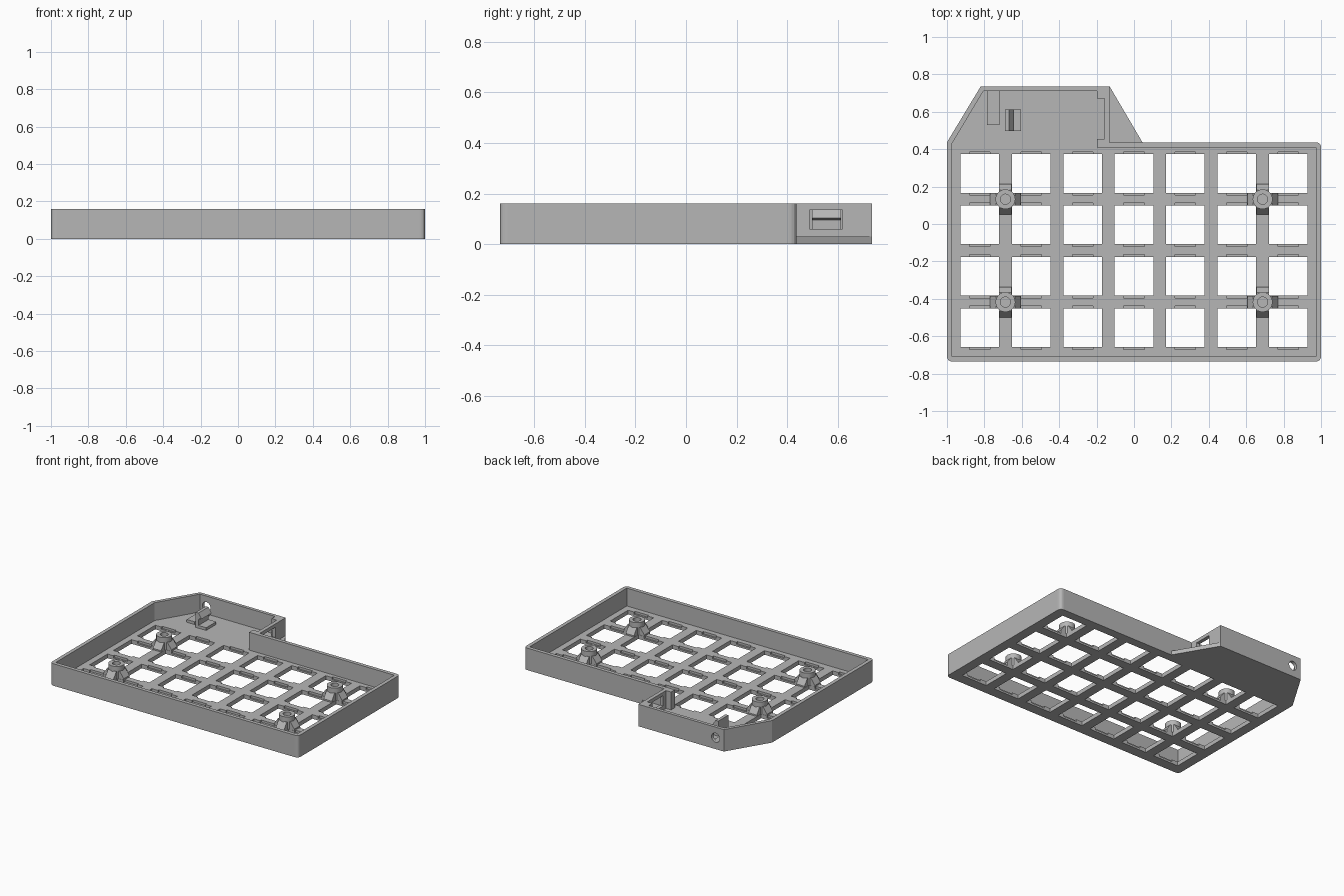
import bpy, bmesh, math
from mathutils import Matrix, Vector

cube = bpy.data.objects.get("Cube")
if cube:
    bpy.data.objects.remove(cube, do_unlink=True)

grey = bpy.data.materials.new("light_grey_plastic")
grey.use_nodes = True
COLOR = (0.47, 0.47, 0.47, 1)
grey.diffuse_color = COLOR
grey.node_tree.nodes["Principled BSDF"].inputs["Base Color"].default_value = COLOR

FLOOR, TOP, PITCH = 0.03, 0.16, 0.275


def finish(name, bm):
    bmesh.ops.recalc_face_normals(bm, faces=bm.faces)
    mesh = bpy.data.meshes.new(name)
    bm.to_mesh(mesh)
    bm.free()
    obj = bpy.data.objects.new(name, mesh)
    bpy.context.collection.objects.link(obj)
    mesh.materials.append(grey)
    return obj


def extrude(bm, points, offset):
    face = bm.faces.new([bm.verts.new(p) for p in points])
    new = bmesh.ops.extrude_face_region(bm, geom=[face])["geom"]
    verts = [v for v in new if isinstance(v, bmesh.types.BMVert)]
    bmesh.ops.translate(bm, verts=verts, vec=offset)


def prism(name, outline, z0, z1):
    bm = bmesh.new()
    extrude(bm, [(x, y, z0) for x, y in outline], (0, 0, z1 - z0))
    return finish(name, bm)


def add_box(bm, x0, x1, y0, y1, z0, z1):
    mid = Vector((x0 + x1, y0 + y1, z0 + z1)) / 2
    size = Matrix.Diagonal((x1 - x0, y1 - y0, z1 - z0, 1))
    bmesh.ops.create_cube(bm, size=1, matrix=Matrix.Translation(mid) @ size)


def boxes(name, items):
    bm = bmesh.new()
    for item in items:
        add_box(bm, *item)
    return finish(name, bm)


def cut(target, cutter):
    mod = target.modifiers.new("cut", 'BOOLEAN')
    mod.operation = 'DIFFERENCE'
    mod.solver = 'EXACT'
    mod.object = cutter
    cutter.hide_render = True
    bpy.context.view_layer.update()
    result = target.evaluated_get(bpy.context.evaluated_depsgraph_get())
    mesh = bpy.data.meshes.new_from_object(result)
    target.modifiers.clear()
    target.data = mesh
    bpy.data.objects.remove(cutter, do_unlink=True)


def rounded(points, radius, which):
    out = []
    for i, p in enumerate(points):
        if i not in which:
            out.append(p)
            continue
        p = Vector(p)
        a = p + (Vector(points[i - 1]) - p).normalized() * radius
        b = p + (Vector(points[(i + 1) % len(points)]) - p).normalized() * radius
        for k in range(6):
            t = k / 5
            out.append(tuple(a * (1 - t) ** 2 + p * 2 * t * (1 - t) + b * t * t))
    return out


# Tray shell with an open top
outer = [(-1, -0.735), (1, -0.735), (1, 0.437), (-0.13, 0.437),
         (-0.13, 0.735), (-0.82, 0.735), (-1, 0.437)]
inner = [(-0.973, -0.708), (0.973, -0.708), (0.973, 0.41), (-0.157, 0.41),
         (-0.157, 0.711), (-0.805, 0.711), (-0.973, 0.43)]
tray = prism("tray", rounded(outer, 0.03, (0, 1, 2)), 0, TOP)
cut(tray, prism("inside_cutter", inner, FLOOR, TOP + 0.1))

# Grid of square key openings, with clip notches in the upper half of the plate
centres = [(PITCH * i, 0.27 - PITCH * j) for i in range(-3, 4) for j in range(4)]


def grid(name, hx, hy, z0, z1):
    return boxes(name, [(x - hx, x + hx, y - hy, y + hy, z0, z1) for x, y in centres])


cut(tray, grid("key_cutter", 0.103, 0.103, -0.1, 0.1))
cut(tray, grid("notch_cutter", 0.055, 0.116, 0.014, 0.1))

# Side port and round cable hole
cut(tray, boxes("port_cutter", [(-0.19, -0.1, 0.487, 0.618, 0.06, 0.135)]))
bm = bmesh.new()
bmesh.ops.create_cone(bm, cap_ends=True, segments=32, radius1=0.033, radius2=0.033, depth=0.1,
                      matrix=Matrix.Translation((-0.753, 0.73, 0.083)) @ Matrix.Rotation(math.pi / 2, 4, 'X'))
cut(tray, finish("cable_hole_cutter", bm))

# Low triangular apron beside the rear bay
prism("floor_apron", [(-0.13, 0.437), (0.045, 0.437), (-0.13, 0.735)], 0, FLOOR)

# Port corner posts and cable rest
boxes("port_posts", [(-0.198, -0.157, 0.41, 0.455, FLOOR, TOP),
                     (-0.198, -0.157, 0.67, 0.711, FLOOR, TOP)])
boxes("cable_rest", [(-0.785, -0.72, 0.53, 0.711, FLOOR, 0.05)])

# Snap clip with a barbed tip
clip = [(-0.69, FLOOR), (-0.605, FLOOR), (-0.605, 0.05), (-0.667, 0.05),
        (-0.667, 0.095), (-0.642, 0.103), (-0.667, 0.14), (-0.69, 0.14)]
bm = bmesh.new()
extrude(bm, [(x, 0.498, z) for x, z in clip], (0, 0.115, 0))
finish("snap_clip", bm)

# Screw posts, each with a blind hole and four sloped gussets
post = [(0, FLOOR), (0.053, FLOOR), (0.053, 0.12), (0.027, 0.12), (0.027, 0.045), (0, 0.045)]
gusset = [(-0.082, 0.028), (0.082, 0.028), (0.082, 0.04), (0.05, 0.085), (0.035, 0.085),
          (0.035, 0.04), (-0.035, 0.04), (-0.035, 0.085), (-0.05, 0.085), (-0.082, 0.04)]
for side, x in (("right", -2.5 * PITCH), ("left", 2.5 * PITCH)):
    for row, y in (("rear", 0.1325), ("front", -0.4175)):
        move = Matrix.Translation((x, y, 0))
        bm = bmesh.new()
        ring = [bm.verts.new((r, 0, z)) for r, z in post]
        edges = [bm.edges.new(pair) for pair in zip(ring, ring[1:])]
        bmesh.ops.spin(bm, geom=ring + edges, cent=(0, 0, 0), axis=(0, 0, 1),
                       angle=math.tau, steps=32)
        bmesh.ops.remove_doubles(bm, verts=bm.verts, dist=0.0005)
        bm.transform(move)
        obj = finish(f"{row}_{side}_screw_post", bm)
        bpy.ops.object.select_all(action='DESELECT')
        obj.select_set(True)
        bpy.context.view_layer.objects.active = obj
        bpy.ops.object.shade_smooth_by_angle()
        bm = bmesh.new()
        extrude(bm, [(px, -0.033, pz) for px, pz in gusset], (0, 0.066, 0))
        cross = bmesh.ops.duplicate(bm, geom=bm.verts[:] + bm.edges[:] + bm.faces[:])["geom"]
        bmesh.ops.rotate(bm, verts=[v for v in cross if isinstance(v, bmesh.types.BMVert)],
                         cent=(0, 0, 0), matrix=Matrix.Rotation(math.pi / 2, 3, 'Z'))
        bm.transform(move)
        finish(f"{row}_{side}_post_gussets", bm)
